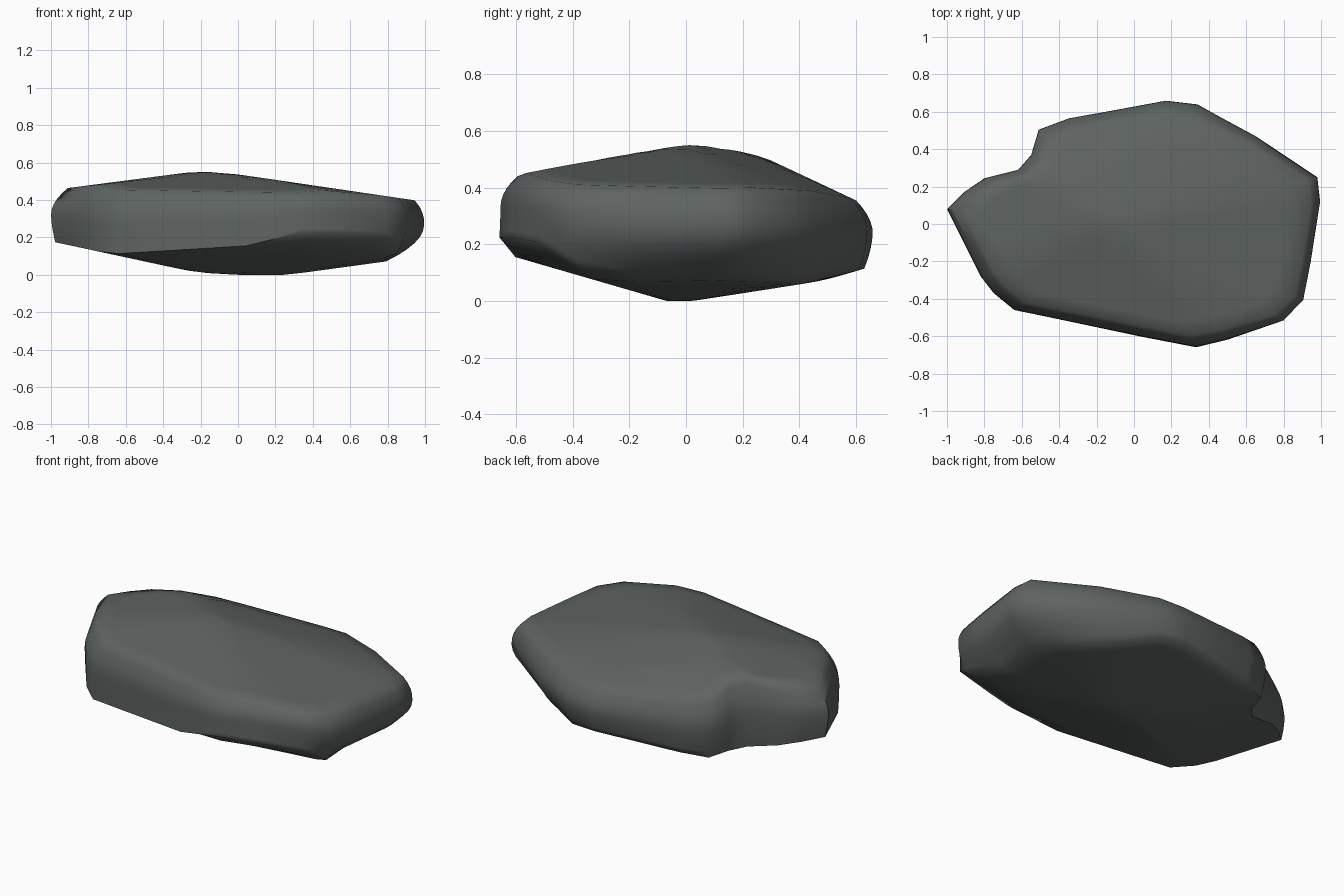
import bpy, bmesh, math
from mathutils import Vector

cube = bpy.data.objects.get("Cube")
if cube:
    bpy.data.objects.remove(cube, do_unlink=True)

# Stone material
stone = bpy.data.materials.new("dark grey stone")
stone.use_nodes = True
colour = (0.112, 0.127, 0.123, 1)
stone.diffuse_color = colour
shader = stone.node_tree.nodes["Principled BSDF"]
shader.inputs["Base Color"].default_value = colour
shader.inputs["Roughness"].default_value = 0.9

# Plan outline of the slab, counterclockwise from the left tip, with one notch
outline = [(-1, .08), (-.91, -.1), (-.82, -.28), (-.75, -.37), (-.64, -.46),
           (-.3, -.53), (.04, -.6), (.33, -.655), (.5, -.615), (.8, -.515),
           (.905, -.405), (.945, -.2), (.995, .12), (.98, .25), (.65, .47),
           (.34, .64), (.17, .66), (-.1, .61), (-.35, .565), (-.51, .505),
           (-.55, .37), (-.62, .29), (-.8, .245), (-.91, .17)]


def soft_max(values, softness):
    """Largest value, with the creases between facets worn round."""
    return softness * math.log(sum(math.exp(v / softness) for v in values))


def top_height(x, y):
    """Upper surface: the lowest of six sloping facets."""
    facets = (.546 - .03 * x + .08 * y, .582 + .13 * x, .537 - .147 * x,
              .562 + .03 * x + .22 * y, .547 - .08 * x - .25 * y, .637 - .47 * y)
    return -soft_max([-z for z in facets], .004)


def bottom_height(x, y):
    """Lower surface: the highest of seven sloping facets and a flat foot."""
    facets = (-.08 * x - .004, -.036 - .215 * x, .137 * x - .037, -.02 - .29 * y,
              -.31 - .72 * y + .18 * x, .155 * y - .004, .3 * y - .075)
    return max(0, soft_max(facets, .004))


def clamp(value):
    return min(1, max(0, value))


def side_point(x, y, t):
    """Point on the rounded rim, t running from the lower to the upper edge."""
    rightness = clamp((x - .4) / .5)
    low_inset = .02 + .04 * y + .18 * rightness * clamp((y + .5) / .3)
    high_inset = .09 - .04 * rightness
    high_start = .5 + .15 * rightness
    low = 1 - low_inset
    high = 1 - high_inset
    scale = 1
    scale -= low_inset * max(0, 1 - t / .6) ** 2
    scale -= high_inset * max(0, (t - high_start) / (1 - high_start)) ** 2
    z_low = bottom_height(x * low, y * low)
    z_high = top_height(x * high, y * high)
    return Vector((x * scale, y * scale, z_low + (z_high - z_low) * t))


def face_ring(bm, start, scale, height):
    """Ring inside a broad face, shrunk from the rim and laid on its facets."""
    ring = []
    for v in start:
        x, y = v.co.x * scale, v.co.y * scale
        ring.append(bm.verts.new((x, y, height(x, y))))
    return ring


def bridge(bm, lower, upper):
    for i in range(len(lower)):
        j = (i + 1) % len(lower)
        bm.faces.new((lower[i], lower[j], upper[j], upper[i]))


bm = bmesh.new()
# Rounded rim
rim = [[bm.verts.new(side_point(x, y, step / 10)) for x, y in outline]
       for step in range(11)]
# Broad faces, as rings closing on the middle
fractions = (.88, .74, .6, .46, .32, .18)
under = [face_ring(bm, rim[0], f, bottom_height) for f in reversed(fractions)]
upper = [face_ring(bm, rim[-1], f, top_height) for f in fractions]
rings = under + rim + upper
for a, b in zip(rings, rings[1:]):
    bridge(bm, a, b)
for ring, height in ((rings[0], bottom_height), (rings[-1], top_height)):
    centre = bm.verts.new((0, 0, height(0, 0)))
    for i, v in enumerate(ring):
        bm.faces.new((v, ring[(i + 1) % len(ring)], centre))
bmesh.ops.recalc_face_normals(bm, faces=bm.faces)

mesh = bpy.data.meshes.new("flat_rock")
bm.to_mesh(mesh)
bm.free()
mesh.materials.append(stone)
rock = bpy.data.objects.new("flat_rock", mesh)
bpy.context.collection.objects.link(rock)

# Smooth faces, keeping the hard lower edge
bpy.context.view_layer.objects.active = rock
rock.select_set(True)
bpy.ops.object.shade_smooth_by_angle(angle=math.radians(62))
